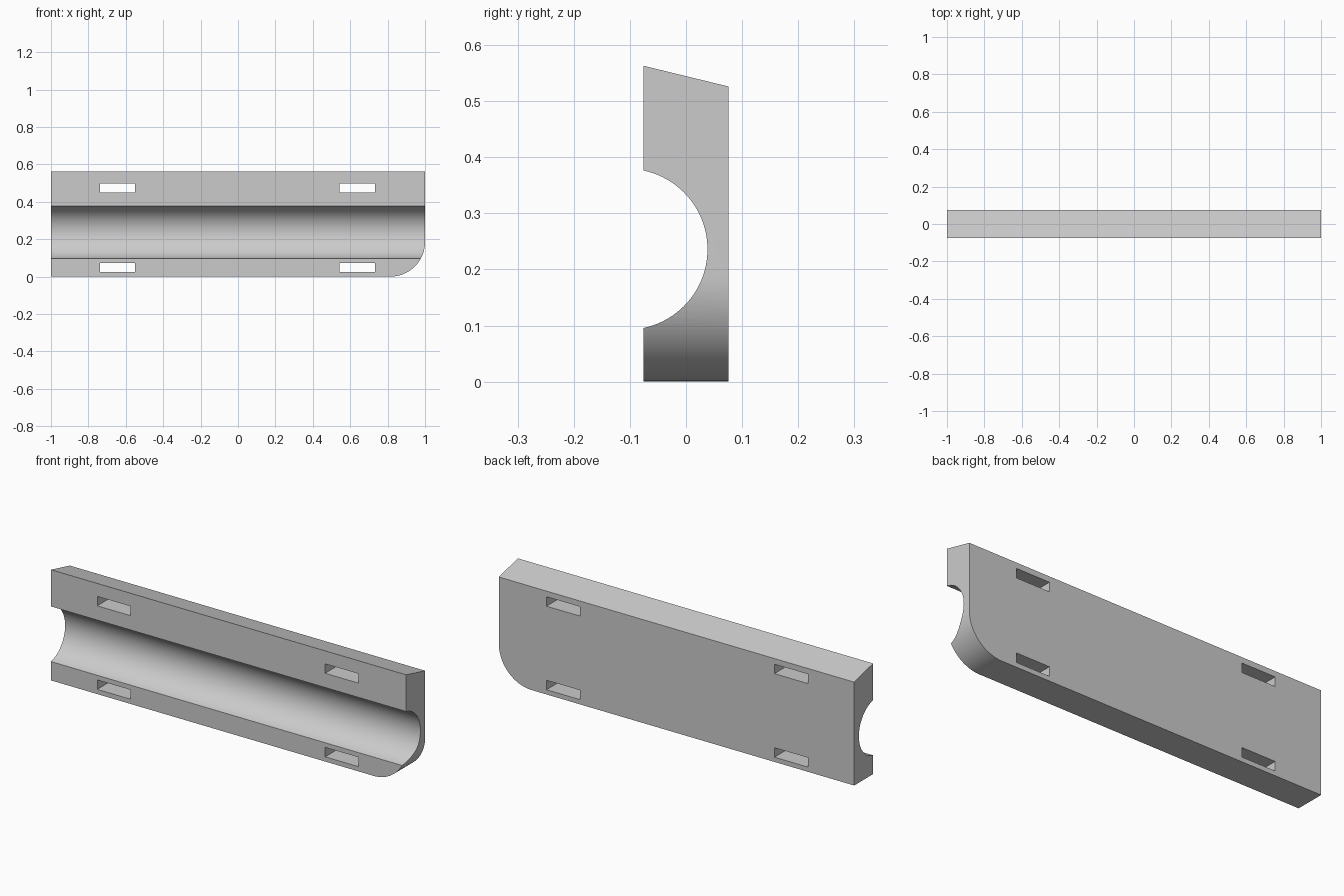
import bpy, bmesh
from math import sin, cos, pi, radians
from mathutils import Matrix

old = bpy.data.objects.get("Cube")
if old:
    bpy.data.objects.remove(old, do_unlink=True)

HALF_LENGTH, HALF_DEPTH = 1.0, 0.076
FRONT_TOP, BACK_TOP = 0.563, 0.526
CORNER = 0.185

grey = bpy.data.materials.new("light grey")
grey.use_nodes = True
colour = (0.6, 0.6, 0.6, 1)
grey.diffuse_color = colour
grey.node_tree.nodes["Principled BSDF"].inputs["Base Color"].default_value = colour


def make_object(name, bm):
    bmesh.ops.recalc_face_normals(bm, faces=bm.faces)
    mesh = bpy.data.meshes.new(name)
    bm.to_mesh(mesh)
    bm.free()
    mesh.materials.append(grey)
    obj = bpy.data.objects.new(name, mesh)
    bpy.context.collection.objects.link(obj)
    return obj


# Plank outline with one rounded lower corner, extruded front to back
outline = [(-HALF_LENGTH, FRONT_TOP), (-HALF_LENGTH, 0)]
for i in range(25):
    a = -pi / 2 + i / 24 * pi / 2
    outline.append((HALF_LENGTH - CORNER + CORNER * cos(a), CORNER + CORNER * sin(a)))
outline.append((HALF_LENGTH, FRONT_TOP))

bm = bmesh.new()
front = bm.faces.new([bm.verts.new((x, -HALF_DEPTH, z)) for x, z in outline])
extruded = bmesh.ops.extrude_face_region(bm, geom=[front], use_keep_orig=True)
for v in extruded["geom"]:
    if isinstance(v, bmesh.types.BMVert):
        v.co.y = HALF_DEPTH
        # Sloping top edge
        if v.co.z > BACK_TOP:
            v.co.z = BACK_TOP
plank = make_object("grooved_plank", bm)

# Cutter for the long round groove
bm = bmesh.new()
bmesh.ops.create_cone(bm, cap_ends=True, segments=96, radius1=0.1433, radius2=0.1433, depth=2.4,
                      matrix=Matrix.Translation((0, -0.105, 0.236)) @ Matrix.Rotation(pi / 2, 4, "Y"))
cutters = [make_object("groove_cutter", bm)]

# Cutters for the four through slots
for x in (-0.645, 0.638):
    for z in (0.048, 0.473):
        bm = bmesh.new()
        bmesh.ops.create_cube(bm, size=1, matrix=Matrix.Translation((x, 0, z))
                              @ Matrix.Diagonal((0.188, 0.5, 0.048, 1)))
        cutters.append(make_object("slot_cutter", bm))

# Cut the plank, then discard the cutters
bpy.ops.object.select_all(action="DESELECT")
plank.select_set(True)
bpy.context.view_layer.objects.active = plank
for cutter in cutters:
    cutter.hide_render = True
    mod = plank.modifiers.new(cutter.name, "BOOLEAN")
    mod.operation, mod.solver, mod.object = "DIFFERENCE", "EXACT", cutter
    bpy.ops.object.modifier_apply(modifier=mod.name)
    bpy.data.objects.remove(cutter, do_unlink=True)

bpy.ops.object.shade_smooth_by_angle(angle=radians(30))
